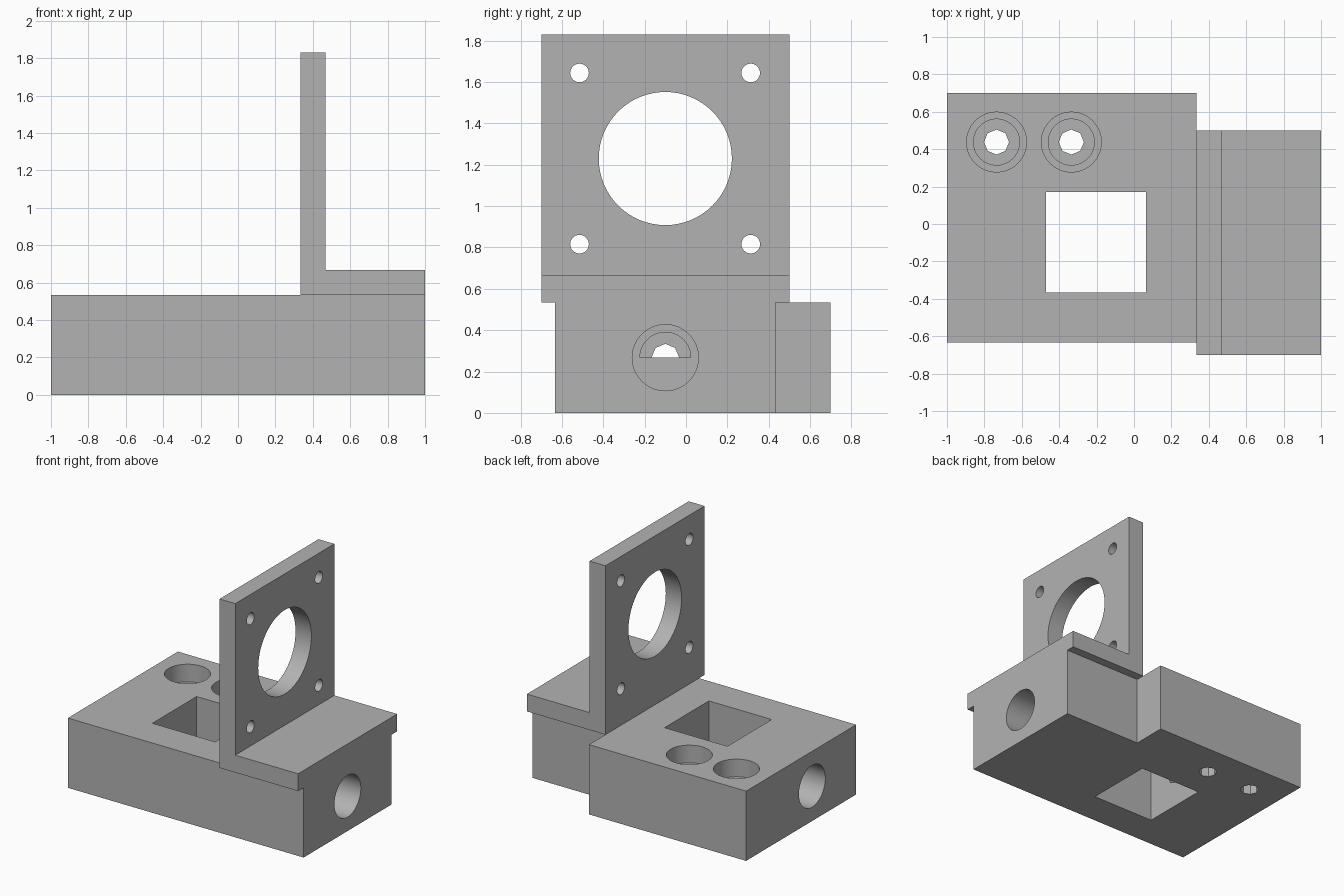
import bpy
import bmesh
from math import cos, sin, pi, radians
from mathutils import Vector

cube = bpy.data.objects.get("Cube")
if cube:
    bpy.data.objects.remove(cube, do_unlink=True)

grey = bpy.data.materials.new("light grey plastic")
grey.use_nodes = True
colour = (0.45, 0.45, 0.45, 1)
grey.diffuse_color = colour
grey.node_tree.nodes["Principled BSDF"].inputs["Base Color"].default_value = colour


def prism(name, points, axis, lo, hi):
    """Extrude a closed 2D outline along an axis from lo to hi."""
    place = {"x": lambda u, v, w: (w, u, v),
             "y": lambda u, v, w: (u, w, v),
             "z": lambda u, v, w: (u, v, w)}[axis]
    bm = bmesh.new()
    face = bm.faces.new([bm.verts.new(place(u, v, lo)) for u, v in points])
    ext = bmesh.ops.extrude_face_region(bm, geom=[face])
    verts = [g for g in ext["geom"] if isinstance(g, bmesh.types.BMVert)]
    bmesh.ops.translate(bm, verts=verts, vec=Vector(place(0, 0, hi - lo)))
    bmesh.ops.recalc_face_normals(bm, faces=bm.faces)
    mesh = bpy.data.meshes.new(name)
    bm.to_mesh(mesh)
    bm.free()
    mesh.materials.append(grey)
    obj = bpy.data.objects.new(name, mesh)
    bpy.context.collection.objects.link(obj)
    return obj


def circle(u, v, r, sides=64):
    return [(u + r * cos(2 * pi * i / sides), v + r * sin(2 * pi * i / sides))
            for i in range(sides)]


def upper_half(u, v, r, sides):
    return [(u + r * cos(pi * i / sides), v + r * sin(pi * i / sides))
            for i in range(sides + 1)]


def cut(target, points, axis, lo, hi):
    """Subtract a prism from the target part."""
    tool = prism("cutter", points, axis, lo, hi)
    tool.hide_render = True
    mod = target.modifiers.new("cut", "BOOLEAN")
    mod.operation = "DIFFERENCE"
    mod.solver = "EXACT"
    mod.object = tool
    bpy.context.view_layer.objects.active = target
    bpy.ops.object.modifier_apply(modifier=mod.name)
    bpy.data.objects.remove(tool, do_unlink=True)


# Carriage block with a stepped back corner
TOP = 0.535
block = prism("base_block", [(-1, -0.633), (1, -0.633), (1, 0.433),
                             (0.333, 0.433), (0.333, 0.7), (-1, 0.7)], "z", 0, TOP)

# Square window through the block
cut(block, [(-0.47, -0.367), (0.063, -0.367), (0.063, 0.17), (-0.47, 0.17)],
    "z", -0.1, 0.7)

# Two stepped vertical screw holes
for x in (-0.735, -0.335):
    cut(block, circle(x, 0.438, 0.16), "z", 0.4, 0.7)
    cut(block, circle(x, 0.438, 0.123), "z", 0.13, 0.45)
    cut(block, circle(x, 0.438, 0.067, 8), "z", -0.1, 0.2)

# Lengthwise bore: wide at both ends, narrow beside the window
Y, Z = -0.1, 0.267
cut(block, circle(Y, Z, 0.16), "x", 0.5, 1.1)
cut(block, circle(Y, Z, 0.16), "x", -1.1, -0.65)
cut(block, circle(Y, Z, 0.067, 8), "x", -0.7, -0.4)
cut(block, upper_half(Y, Z, 0.123, 32), "x", 0.3, 0.55)
cut(block, upper_half(Y, Z, 0.067, 4), "x", 0, 0.35)

# L-shaped motor bracket standing on the block
bracket = prism("motor_bracket", [(0.333, TOP), (1, TOP), (1, 0.668),
                                  (0.467, 0.668), (0.467, 1.83), (0.333, 1.83)],
                "y", -0.7, 0.5)

# Large centre opening and four mounting holes
cut(bracket, circle(Y, 1.23, 0.322), "x", 0.2, 0.6)
for y in (-0.515, 0.313):
    for z in (0.816, 1.644):
        cut(bracket, circle(y, z, 0.045, 32), "x", 0.2, 0.6)

# Smooth round bores, keep edges crisp
for obj in (block, bracket):
    bpy.ops.object.select_all(action="DESELECT")
    obj.select_set(True)
    bpy.context.view_layer.objects.active = obj
    bpy.ops.object.shade_smooth_by_angle(angle=radians(30))
